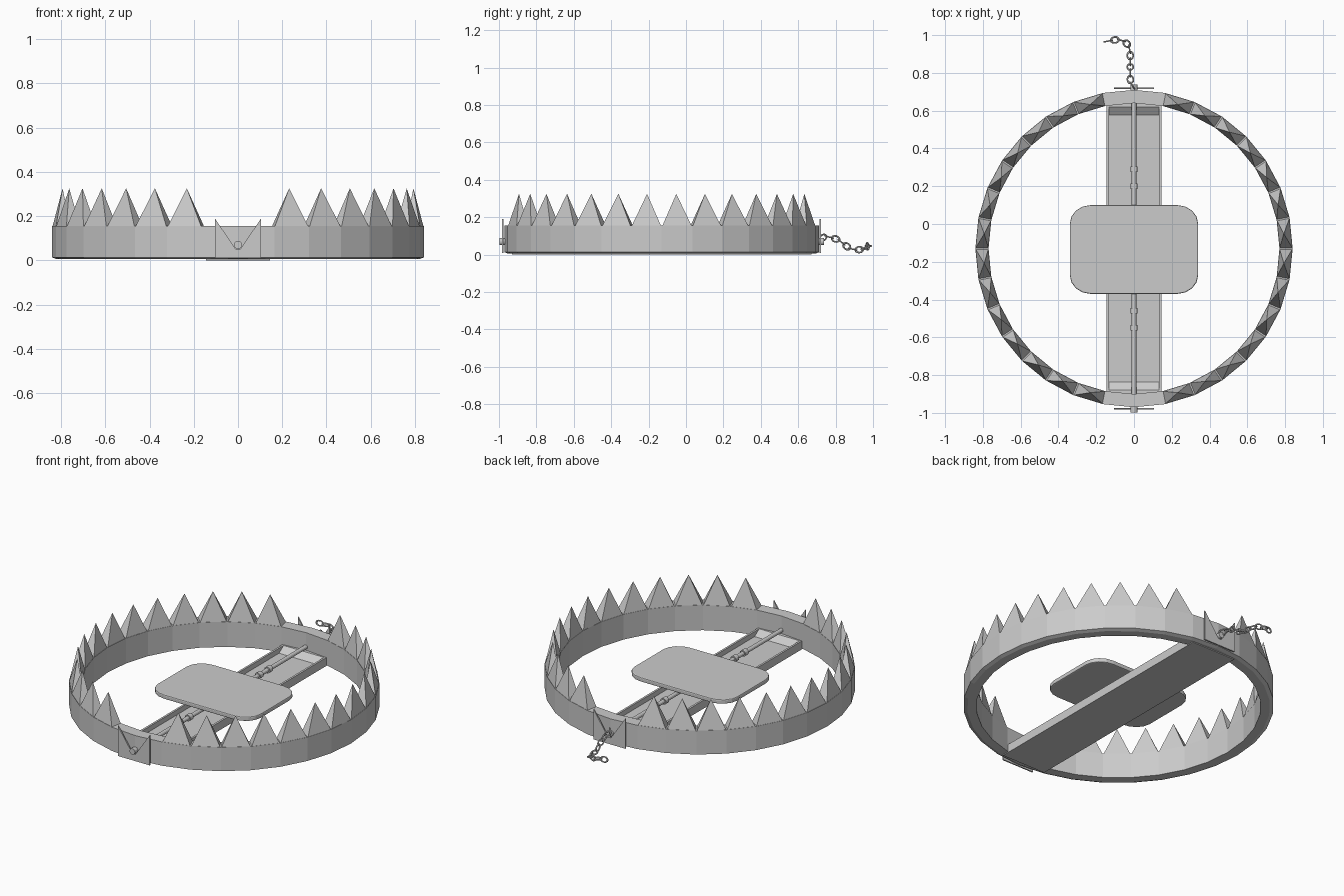
import bpy, bmesh
from math import sin, cos, pi
from mathutils import Vector, Matrix

if "Cube" in bpy.data.objects:
    bpy.data.objects.remove(bpy.data.objects["Cube"])

CY = -0.13          # centre of the jaw ring
RO, RI = 0.84, 0.77
Z0, Z1 = 0.01, 0.155
N = 32


def make(name, verts, faces):
    me = bpy.data.meshes.new(name)
    me.from_pydata([tuple(v) for v in verts], [], faces)
    bm = bmesh.new()
    bm.from_mesh(me)
    bmesh.ops.recalc_face_normals(bm, faces=bm.faces)
    bm.to_mesh(me)
    bm.free()
    ob = bpy.data.objects.new(name, me)
    bpy.context.collection.objects.link(ob)
    return ob


def polar(r, a, z):
    return Vector((r * cos(a), CY + r * sin(a), z))


def extrude(name, outline, vec):
    """Solid from a closed planar outline pushed along vec."""
    n = len(outline)
    pts = [Vector(p) for p in outline]
    faces = [list(range(n)), list(range(n, 2 * n))]
    faces += [[i, (i + 1) % n, (i + 1) % n + n, i + n] for i in range(n)]
    return make(name, pts + [p + Vector(vec) for p in pts], faces)


def rod(name, y0, y1, r, z=0.07, sides=12):
    return extrude(name, [(r * cos(i * 2 * pi / sides), y0, z + r * sin(i * 2 * pi / sides))
                          for i in range(sides)], (0, y1 - y0, 0))


# jaw ring: 32 flat segments, small chamfer at the foot
prof = [(RI, Z0 - 0.005), (RO - 0.02, Z0 - 0.005), (RO, Z0 + 0.003), (RO, Z1), (RI, Z1)]
k = len(prof)
verts = [polar(r, i * 2 * pi / N, z) for i in range(N) for r, z in prof]
faces = [[i * k + j, i * k + (j + 1) % k, (i + 1) % N * k + (j + 1) % k, (i + 1) % N * k + j]
         for i in range(N) for j in range(k)]
make("jaw_ring", verts, faces)

# teeth: one pyramid per segment, none beside the two hinges
verts, faces = [], []
for i in range(N):
    if i in (7, 8, 23, 24):
        continue
    a, h = (i + 0.5) * 2 * pi / N, pi / N
    corners = [polar(r, a + s * h, Z1) for r, s in ((RO, -1), (RO, 1), (RI, 1), (RI, -1))]
    mid = sum(corners, Vector()) / 4
    b = len(verts)
    verts += [mid + (c - mid) * 0.95 for c in corners] + [polar(0.797, a, 0.325)]
    faces += [[b, b + 1, b + 2, b + 3]] + [[b + j, b + (j + 1) % 4, b + 4] for j in range(4)]
make("jaw_teeth", verts, faces)

# base channel with raised lips, running under the ring
extrude("base_plate", [(-0.145, CY - 0.8, 0), (0.145, CY - 0.8, 0),
                       (0.145, CY + 0.8, 0), (-0.145, CY + 0.8, 0)], (0, 0, 0.02))
for s, side in ((-1, "left"), (1, "right")):
    extrude("base_lip_" + side, [(s * 0.133, CY - 0.77, 0.01), (s * 0.145, CY - 0.77, 0.01),
                                 (s * 0.145, CY - 0.77, 0.05), (s * 0.133, CY - 0.77, 0.05)],
            (0, 1.54, 0))

for s, end in ((-1, "front"), (1, "back")):
    # sloped end of the channel
    extrude("channel_end_" + end, [(-0.133, CY + s * 0.70, 0.015), (-0.133, CY + s * 0.775, 0.015),
                                   (-0.133, CY + s * 0.775, 0.05), (-0.133, CY + s * 0.75, 0.05)],
            (0.266, 0, 0))
    # notched hinge plate
    y = CY + s * 0.845
    extrude("hinge_plate_" + end, [(-0.105, y, Z0), (0.105, y, Z0), (0.105, y, 0.19),
                                   (0.01, y, 0.05), (-0.01, y, 0.05), (-0.105, y, 0.19)],
            (0, s * 0.008, 0))
    rod("hinge_pin_" + end, CY + s * 0.83, CY + s * 0.868, 0.018)
    # collars on the axle
    for j, d in enumerate((0.33, 0.42)):
        rod(f"axle_collar_{end}_{j}", CY + s * d - 0.015, CY + s * d + 0.015, 0.019)

# axle
rod("axle", CY - 0.84, CY + 0.84, 0.012)

# trigger pan with rounded corners
outline = []
for q, (sx, sy) in enumerate(((1, 1), (-1, 1), (-1, -1), (1, -1))):
    for j in range(5):
        a = q * pi / 2 + j * pi / 8
        outline.append((sx * 0.23 + 0.11 * cos(a), CY - 0.005 + sy * 0.135 + 0.10 * sin(a), 0.082))
pan = extrude("trigger_pan", outline, (0, 0, 0.026))
bev = pan.modifiers.new("soft_edge", 'BEVEL')
bev.width, bev.segments, bev.angle_limit = 0.006, 2, 0.8

# chain: oval links alternating along a path
path = [Vector(p) for p in ((0, 0.72, 0.085), (-0.02, 0.75, 0.10), (-0.02, 0.82, 0.078),
                            (-0.02, 0.868, 0.035), (-0.02, 0.925, 0.022), (-0.035, 0.962, 0.035),
                            (-0.085, 0.978, 0.045), (-0.155, 0.965, 0.05))]


def along(d):
    for a, b in zip(path, path[1:]):
        if d <= (b - a).length:
            return a.lerp(b, d / (b - a).length)
        d -= (b - a).length
    return path[-1]


total = sum((b - a).length for a, b in zip(path, path[1:]))
COUNT = 11
for i in range(COUNT):
    p, q = along(total * i / COUNT), along(total * (i + 1) / COUNT)
    fwd = (q - p).normalized()
    side = fwd.cross(Vector((0, 0, 1))).normalized()
    up = side.cross(fwd)
    if i % 2 == 0:
        side, up = up, -side
    rot = Matrix((fwd, side, up)).transposed().to_4x4()
    bpy.ops.mesh.primitive_torus_add(major_segments=12, minor_segments=6,
                                     major_radius=0.016, minor_radius=0.0045)
    link = bpy.context.object
    link.name = f"chain_link_{i}"
    link.data.transform(Matrix.Translation((p + q) / 2) @ rot @ Matrix.Diagonal((1.3, 1, 1, 1)))
